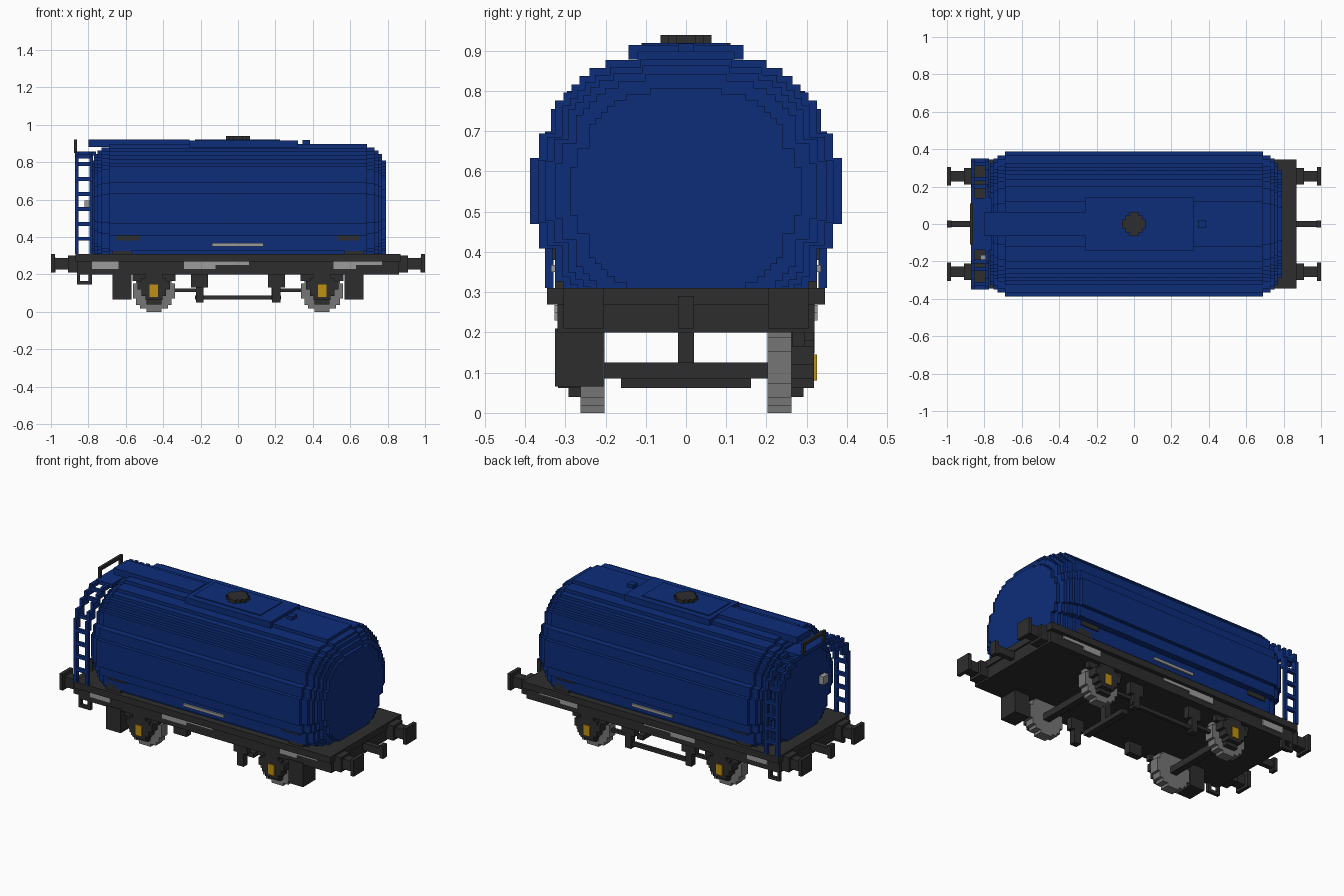
import bpy, bmesh
from mathutils import Vector

cube = bpy.data.objects.get("Cube")
if cube:
    bpy.data.objects.remove(cube, do_unlink=True)


def material(name, rgb):
    m = bpy.data.materials.new(name)
    m.use_nodes = True
    m.diffuse_color = (*rgb, 1)
    m.node_tree.nodes["Principled BSDF"].inputs["Base Color"].default_value = (*rgb, 1)
    return m


BLUE = material("tank_blue", (0.004, 0.027, 0.195))
DARK = material("frame_dark", (0.027, 0.027, 0.027))
GREY = material("wheel_grey", (0.18, 0.18, 0.18))
LIGHT = material("plate_grey", (0.33, 0.33, 0.33))
GOLD = material("bearing_gold", (0.52, 0.28, 0.006))
V = 0.0204  # block size
ENDS = (-1, 1)


def finish(bm, name, mat):
    bmesh.ops.recalc_face_normals(bm, faces=bm.faces)
    me = bpy.data.meshes.new(name)
    bm.to_mesh(me)
    bm.free()
    me.materials.append(mat)
    ob = bpy.data.objects.new(name, me)
    bpy.context.collection.objects.link(ob)
    return ob


def add_box(bm, x, y, z):
    """Box from three (low, high) ranges."""
    verts = bmesh.ops.create_cube(bm, size=1)["verts"]
    for v in verts:
        v.co = Vector([(a + b) / 2 + c * (b - a) for (a, b), c in zip((x, y, z), v.co)])


def boxes(name, mat, *ranges):
    bm = bmesh.new()
    for r in ranges:
        add_box(bm, *r)
    return finish(bm, name, mat)


def side(s, a, b):
    """Range from a to b on the side with sign s."""
    return tuple(sorted((s * a, s * b)))


def about(c, half):
    return (c - half, c + half)


def add_stepped(bm, rows, place, depth, scale=1):
    """Extrude a stepped round outline given as (half height, half width) rows."""
    q = []
    low = 0
    for h, w in rows:
        q += [(w, low), (w, h)]
        low = h
    q = q[1:] + [(0, low)]
    right = q[:-1] + [(-a, b) for a, b in reversed(q[:-1])]
    ring = right + [(-a, -b) for a, b in right]
    start = [bm.verts.new(place(a * scale, b * scale, depth[0])) for a, b in ring]
    face = bm.faces.new(start)
    out = bmesh.ops.extrude_face_region(bm, geom=[face], use_keep_orig=True)["geom"]
    shift = place(0, 0, depth[1]) - place(0, 0, depth[0])
    for v in out:
        if isinstance(v, bmesh.types.BMVert):
            v.co += shift


# Tank barrel with stepped domed ends
TANK_ROWS = [(.082, .388), (.143, .365), (.225, .325), (.245, .305), (.265, .285),
             (.286, .265), (.306, .24), (.326, .2), (.347, .12)]
bm = bmesh.new()
for x, s in ((.69, 1), (.73, .945), (.75, .9), (.77, .84), (.79, .74)):
    add_stepped(bm, TANK_ROWS, lambda a, b, d: Vector((d, a, .551 + b)), (-x, x), s)
finish(bm, "tank", BLUE)

# Roof walkway, filler block and hatch
boxes("walkway", BLUE,
      ((-.26, .32), about(0, .143), (.878, .915)),
      ((-.23, .225), about(0, .105), (.9, .92)),
      ((-.8, -.26), about(0, .065), (.88, .92)))
boxes("roof_vent", BLUE, (about(.365, V), about(0, V), (.89, .918)))
bm = bmesh.new()
add_stepped(bm, [(.025, .063), (.045, .045), (.063, .025)],
            lambda a, b, d: Vector((a, b, d)), (.91, .939))
finish(bm, "hatch", DARK)

# Underframe: floor, solid frame and end beams
boxes("floor", DARK, (about(0, .87), about(0, .345), (.27, .31)))
boxes("frame", DARK, (about(0, .86), about(0, .32), (.2, .28)))

for s in ENDS:
    end = "left" if s > 0 else "right"
    # Draw hook and buffers
    boxes(f"{end}_hook", DARK, (side(s, .85, .99), about(0, .015), (.225, .27)),
          (side(s, .975, 1), about(0, .02), (.21, .29)))
    for t in ENDS:
        y = t * .255
        boxes(f"{end}_buffer", DARK,
              (side(s, .85, .91), about(y, .045), (.21, .3)),
              (side(s, .9, .985), about(y, .028), (.225, .288)),
              (side(s, .978, 1), about(y, .05), (.21, .31)))
    # Axle and two wheels with guards and bearings
    x = s * .45
    boxes(f"{end}_axle", DARK, (about(x, V), about(0, .27), (.085, .125)))
    for t in ENDS:
        bm = bmesh.new()
        add_stepped(bm, [(.04, .112), (.075, .095), (.095, .075), (.112, .04)],
                    lambda a, b, d: Vector((x + a, d, .112 + b)), side(t, .203, .262))
        finish(bm, f"{end}_wheel", GREY)
        y = side(t, .262, .318)
        boxes(f"{end}_axle_guard", DARK,
              (about(x, .04), side(t, .262, .292), (.04, .21)),
              (about(x, .045), y, (.062, .205)),
              (about(x, .065), y, (.085, .18)),
              (about(x, .087), y, (.12, .165)),
              (about(x, .115), side(t, .265, .295), (.165, .205)))
        boxes(f"{end}_bearing", GOLD, (about(x, .023), side(t, .31, .325), (.08, .145)))
        # Tank saddles
        boxes(f"{end}_saddle", DARK,
              (about(s * .59, .06), side(t, .26, .332), (.38, .425)),
              (about(s * .62, .05), side(t, .26, .325), (.3, .36)))
    # Equipment box on the front side
    boxes(f"{end}_equipment_box", DARK, (about(s * .62, .05), (-.325, -.205), (.065, .21)))

for t in ENDS:
    edge = side(t, .315, .327)
    # Grey panels on the frame and a plate on the tank
    boxes("frame_panels", LIGHT,
          ((-.78, -.64), edge, (.23, .268)),
          ((-.29, -.12), edge, (.23, .268)), ((-.12, .06), edge, (.25, .268)),
          ((.51, .63), edge, (.23, .268)), ((.63, .77), edge, (.25, .268)))
    boxes("tank_plate", LIGHT, ((-.14, .135), side(t, .3, .335), (.35, .367)))

    # Foot step loop under the ladder
    y = side(t, .3, .32)
    boxes("foot_step", DARK, ((-.86, -.845), y, (.15, .21)), ((-.8, -.78), y, (.15, .21)),
          ((-.86, -.78), y, (.147, .165)))

    # Ladder that bends over the tank end
    bm = bmesh.new()
    path = [(.34, .31), (.34, .64), (.325, .7), (.285, .755), (.24, .8), (.19, .83), (.13, .855)]
    for (y0, z0), (y1, z1) in zip(path, path[1:]):
        for x in (-.862, -.785):
            add_box(bm, about(x, V / 2), side(t, min(y0, y1) - V / 2, y0 + V / 2), (z0, z1))
    for y, z in ((.34, .39), (.34, .47), (.34, .55), (.34, .63), (.32, .71), (.24, .79), (.2, .83)):
        add_box(bm, (-.87, -.78), about(t * y, V / 2), about(z, .01))
    finish(bm, "ladder", BLUE)

# Platform and handrail at the top of the ladders
boxes("platform", BLUE, ((-.872, -.76), about(0, .14), (.835, .858)))
boxes("handrail", DARK, (about(-.868, .008), about(0, .11), (.9, .92)),
      *[(about(-.868, .008), about(t * .1, .01), (.85, .92)) for t in ENDS])

# Gauge on the ladder end
boxes("gauge", LIGHT, ((-.82, -.785), about(-.19, .025), about(.57, .025)))

# Brake gear: hangers, long rod, cross shaft and links
boxes("brake_rod", DARK, (about(0, .23), about(.25, V / 2), (.065, .088)))
boxes("brake_cross_shaft", DARK, (about(.2, V), about(0, .162), (.062, .09)),
      (about(.2, V), about(0, .02), (.08, .21)))
for s in ENDS:
    boxes("brake_hanger", DARK,
          (about(s * .205, .045), about(.25, .02), (.13, .21)),
          (about(s * .205, .02), about(.25, .02), (.05, .14)),
          (side(s, .22, .34), about(.235, .01), (.105, .125)))
boxes("front_brake_hanger", DARK,
      (about(.205, .045), about(-.25, .02), (.13, .21)),
      (about(.205, .022), about(-.25, .02), (.05, .14)),
      (about(-.205, .045), about(-.25, .02), (.13, .21)))
